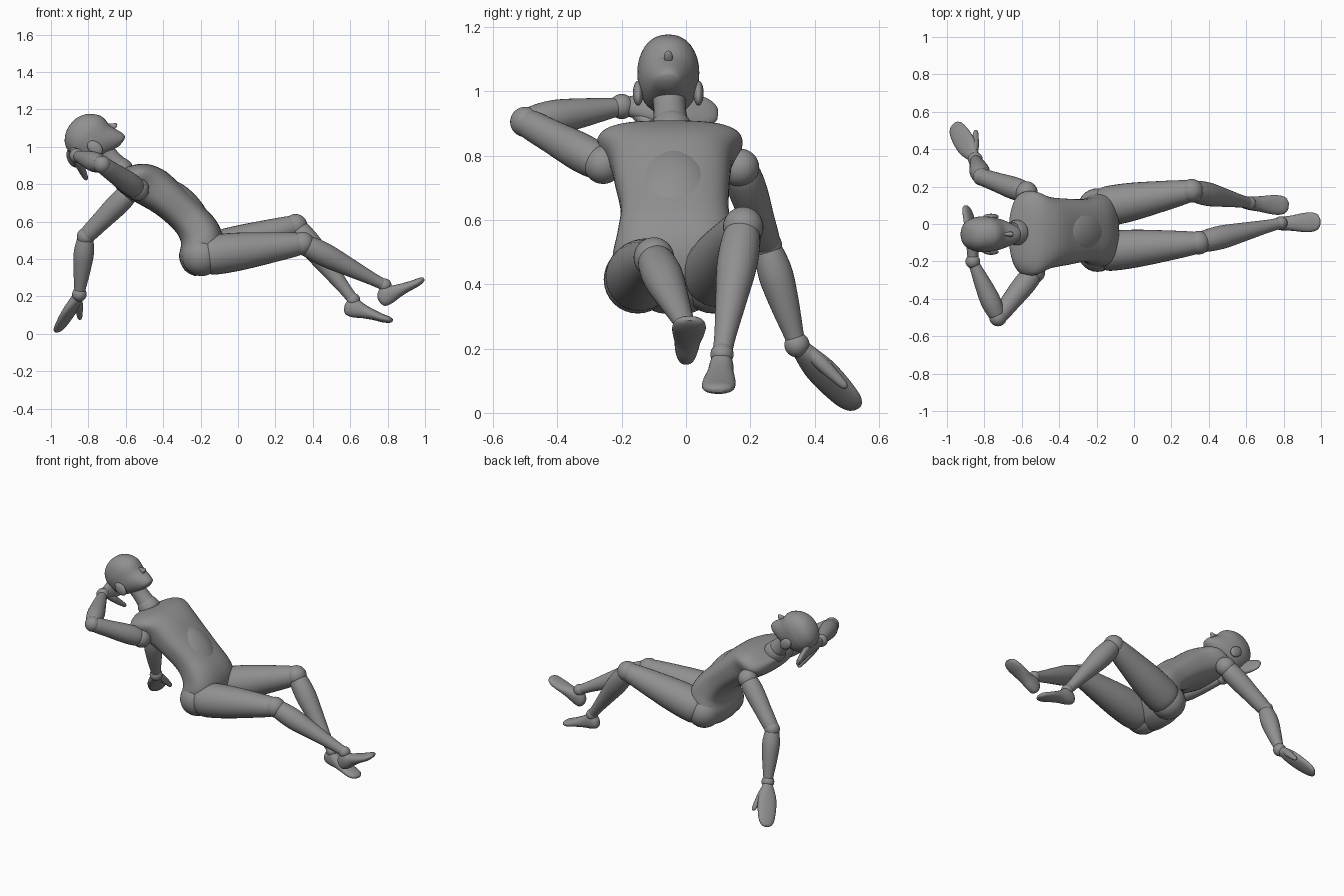
import bpy, bmesh, math
from mathutils import Vector as V, Matrix

if "Cube" in bpy.data.objects:
    bpy.data.objects.remove(bpy.data.objects["Cube"])

Y = V((0, 1, 0))
grey = bpy.data.materials.new("dark_grey")
grey.diffuse_color = (.28, .28, .28, 1)
grey.use_nodes = True
grey.node_tree.nodes["Principled BSDF"].inputs["Base Color"].default_value = grey.diffuse_color


def finish(name, bm, angle=55):
    bmesh.ops.recalc_face_normals(bm, faces=bm.faces[:])
    me = bpy.data.meshes.new(name)
    bm.to_mesh(me)
    bm.free()
    me.materials.append(grey)
    ob = bpy.data.objects.new(name, me)
    bpy.context.collection.objects.link(ob)
    bpy.ops.object.select_all(action='DESELECT')
    ob.select_set(True)
    bpy.context.view_layer.objects.active = ob
    bpy.ops.object.shade_smooth_by_angle(angle=math.radians(angle))
    return ob


def spline(a, b, c, d, t):
    return 0.5 * (2 * b + (c - a) * t + (2 * a - 5 * b + 4 * c - d) * t * t + (3 * b - a - 3 * c + d) * t ** 3)


def loft(name, rings, power=2.0, sub=4, n=32):
    """Smooth skin through rings of (centre, half axis u, half axis v)."""
    dense = []
    for i in range(len(rings) - 1):
        q = [rings[max(0, min(len(rings) - 1, i + k))] for k in (-1, 0, 1, 2)]
        for s in range(sub):
            dense.append([spline(*(r[j] for r in q), s / sub) for j in range(3)])
    dense.append(rings[-1])
    bm = bmesh.new()
    loops = []
    for c, u, v in dense:
        loop = []
        for k in range(n):
            a = 2 * math.pi * k / n
            x, y = [math.copysign(abs(f) ** (2 / power), f) for f in (math.cos(a), math.sin(a))]
            loop.append(bm.verts.new(c + u * x + v * y))
        loops.append(loop)
    for a, b in zip(loops, loops[1:]):
        for k in range(n):
            bm.faces.new((a[k], a[(k + 1) % n], b[(k + 1) % n], b[k]))
    bm.faces.new(loops[0])
    bm.faces.new(loops[-1])
    return finish(name, bm)


def limb(name, p, q, profile):
    """Turned segment from p to q with (fraction, radius) stations."""
    p, q = V(p), V(q)
    d = (q - p).normalized()
    u = d.orthogonal().normalized()
    w = d.cross(u)
    return loft(name, [(p.lerp(q, t), u * r, w * r) for t, r in profile])


def ball(name, c, size, axes=None):
    size = size if isinstance(size, tuple) else (size,) * 3
    bm = bmesh.new()
    bmesh.ops.create_uvsphere(bm, u_segments=28, v_segments=16, radius=1)
    rot = Matrix(axes).transposed().to_4x4() if axes else Matrix()
    bm.transform(Matrix.Translation(c) @ rot @ Matrix.Diagonal((*size, 1)))
    return finish(name, bm)


# torso: front xz, back xz, half width, centre y
torso = [
    (-.585, .895, -.665, .855, .07, -.045), (-.535, .908, -.668, .83, .175, -.048),
    (-.47, .905, -.648, .775, .226, -.05), (-.385, .868, -.565, .715, .193, -.047),
    (-.295, .785, -.445, .645, .178, -.042), (-.205, .70, -.345, .56, .168, -.035),
    (-.12, .61, -.305, .49, .18, -.034), (-.082, .52, -.315, .41, .195, -.034),
    (-.09, .42, -.285, .34, .165, -.034), (-.14, .345, -.23, .308, .07, -.034)]
rings = []
for fx, fz, bx, bz, hw, cy in torso:
    f, b = V((fx, cy, fz)), V((bx, cy, bz))
    rings.append(((f + b) / 2, (f - b) / 2, Y * hw))
loft("torso", rings, power=2.7, n=48)
# abdomen, arching up under the ribs
spine, chest = V((-.65, 0, .76)), V((.76, 0, .65))
ball("abdomen", (-.285, -.04, .665), (.094, .14, .2), (chest, Y, spine))

# neck and collar
limb("neck", (-.75, -.055, 1.02), (-.615, -.046, .865), [(0, .055), (.5, .05), (1, .062)])
limb("neck_collar", (-.652, -.046, .905), (-.615, -.046, .86), [(0, .056), (.25, .063), (.75, .068), (1, .064)])

# head: height, front, back, half width in a tilted frame
up, face = V((-.78, 0, .63)), V((.63, 0, .78))
mid = V((-.79, -.055, 1.043))
skull = [
    (.131, .015, -.015, .014), (.122, .052, -.056, .048), (.092, .097, -.102, .079),
    (.045, .126, -.126, .094), (.01, .131, -.128, .096), (-.035, .122, -.116, .091),
    (-.075, .126, -.086, .079), (-.11, .131, -.03, .06), (-.135, .127, .04, .04),
    (-.145, .108, .07, .018)]
loft("head", [(mid + up * h + face * (f + b) / 2, face * (f - b) / 2, Y * w) for h, f, b, w in skull], 2.15, n=40)
bridge = mid + up * -.018 + face * .112
loft("nose", [(bridge, Y * .006, face * .008),
              (bridge - up * .022 + face * .008, Y * .009, face * .018),
              (bridge - up * .042 + face * .02, Y * .014, face * .022),
              (bridge - up * .052 + face * .012, Y * .01, face * .012)], n=16)
for s, side in ((-1, "right"), (1, "left")):
    ball(side + "_ear", mid - up * .05 - face * .022 + Y * s * .094,
         (.033, .016, .046), (face, Y, up))

# limb profiles
ARM = [(0, .04), (.08, .056), (.3, .06), (.65, .052), (.93, .046), (1, .038)]
FORE = [(0, .036), (.08, .046), (.3, .054), (.6, .045), (.9, .031), (1, .028)]
THIGH = [(0, .075), (.06, .1), (.16, .107), (.4, .1), (.7, .081), (.93, .064), (1, .054)]
SHIN = [(0, .045), (.08, .058), (.28, .063), (.55, .05), (.85, .034), (1, .03)]
PALM = [(0, .026, .026), (.12, .036, .028), (.35, .056, .027), (.6, .059, .024),
        (.85, .05, .019), (.96, .034, .014), (1, .018, .007)]
SOLE = [(-.014, .03, .06, .012), (0, .008, .085, .028), (.04, 0, .105, .037), (.09, .004, .08, .041),
        (.15, .004, .058, .05), (.2, 0, .044, .052), (.235, .003, .036, .042), (.252, .01, .026, .018)]
# joints per side
SIDES = {
    "right": dict(
        shoulder=(-.535, -.258, .772), elbow=(-.727, -.5, .905), wrist=(-.862, -.2, .953),
        tip=(-.9, .098, .93), width=(.4, .1, -.9), thumb=(-.81, -.03, .825), bend=-.015,
        hip=(-.195, -.15, .415), knee=(.345, -.1, .483), ankle=(.785, .005, .26),
        heel=(.792, .0, .143), sole=(.84, .05, .54)),
    "left": dict(
        shoulder=(-.575, .168, .762), elbow=(-.815, .252, .52), wrist=(-.848, .345, .212),
        tip=(-.965, .53, .014), width=(.7, .5, .42), thumb=(-.845, .5, .078), bend=0,
        hip=(-.195, .085, .415), knee=(.308, .178, .578), ankle=(.617, .112, .182),
        heel=(.575, .113, .095), sole=(.98, -.06, -.165)),
}
for side, j in SIDES.items():
    j = {k: V(x) if isinstance(x, tuple) else x for k, x in j.items()}
    # arm
    ball(side + "_shoulder", j["shoulder"], .06)
    limb(side + "_upper_arm", j["shoulder"], j["elbow"], ARM)
    ball(side + "_elbow", j["elbow"], .047)
    limb(side + "_forearm", j["elbow"], j["wrist"], FORE)
    ball(side + "_wrist", j["wrist"], .039)
    # mitten hand with thumb
    d = (j["tip"] - j["wrist"]).normalized()
    w = (j["width"] - d * j["width"].dot(d)).normalized()
    m = d.cross(w)
    loft(side + "_hand", [(j["wrist"].lerp(j["tip"], t) + m * j["bend"] * math.sin(math.pi * t), w * a, m * b)
                          for t, a, b in PALM], 2.2, n=24)
    limb(side + "_thumb", j["wrist"].lerp(j["tip"], .16) + w * .02, j["thumb"],
         [(0, .02), (.3, .022), (.7, .017), (.93, .012), (1, .004)])
    # leg
    ball(side + "_hip", j["hip"], .106)
    limb(side + "_thigh", j["hip"], j["knee"], THIGH)
    ball(side + "_knee", j["knee"], .063)
    limb(side + "_shin", j["knee"], j["ankle"], SHIN)
    ball(side + "_ankle", j["ankle"], .036)
    # foot
    s = j["sole"].normalized()
    across = (Y - s * Y.dot(s)).normalized()
    n = s.cross(across)
    loft(side + "_foot", [(j["heel"] + s * t + n * (a + b) / 2, across * h, n * (b - a) / 2)
                          for t, a, b, h in SOLE], 2.2, n=24)
